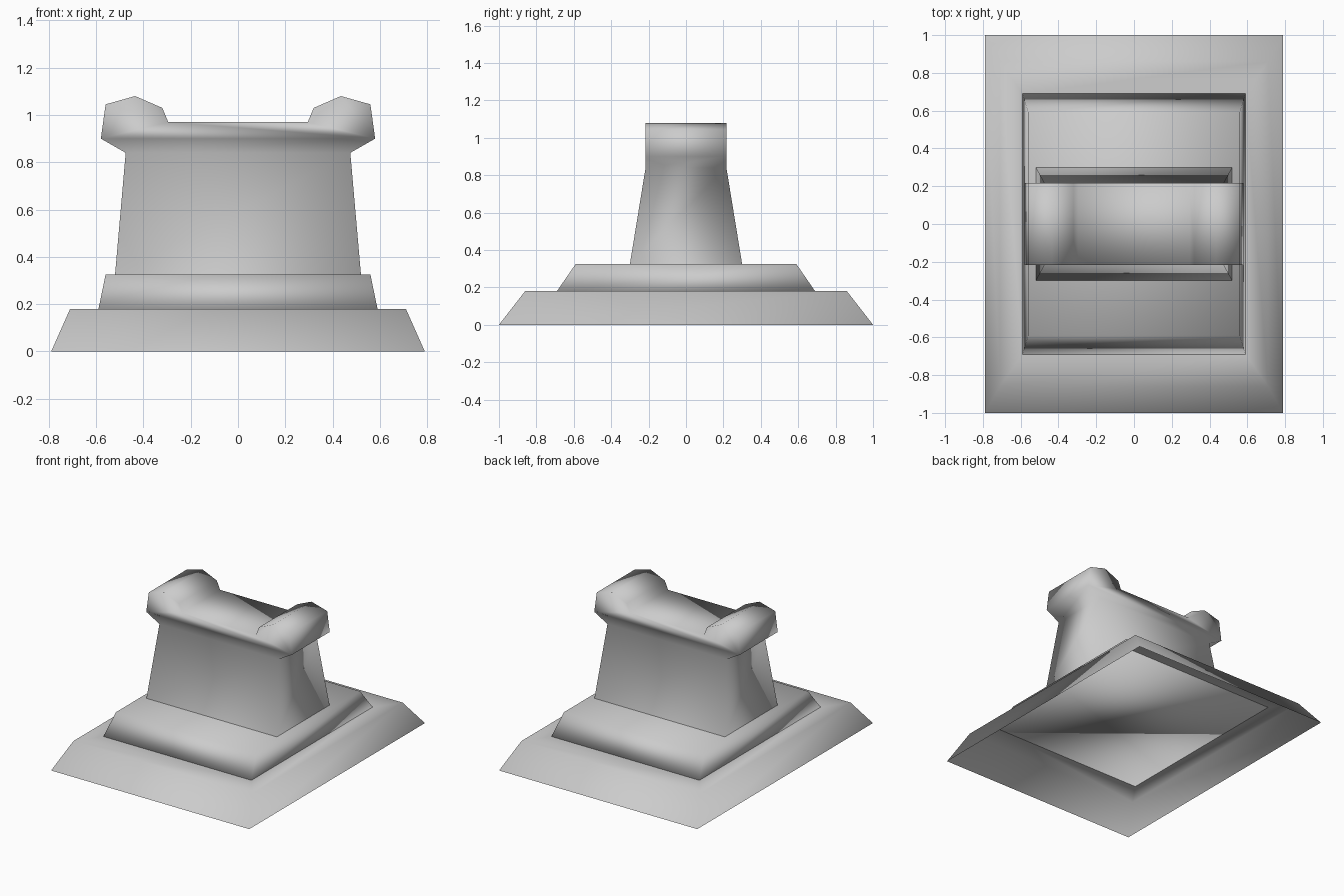
import bpy

if "Cube" in bpy.data.objects:
    bpy.data.objects.remove(bpy.data.objects["Cube"])

stone = bpy.data.materials.new("light_grey_stone")
stone.diffuse_color = (0.6, 0.6, 0.6, 1)
stone.use_nodes = True
stone.node_tree.nodes["Principled BSDF"].inputs["Base Color"].default_value = stone.diffuse_color


def make(name, verts, faces):
    """Create one smooth-shaded stone part."""
    mesh = bpy.data.meshes.new(name)
    mesh.from_pydata(verts, [], faces)
    mesh.materials.append(stone)
    for p in mesh.polygons:
        p.use_smooth = True
    obj = bpy.data.objects.new(name, mesh)
    bpy.context.collection.objects.link(obj)
    return obj


def loft(name, rings, bottom=False, top=False):
    """Stack rectangles given as (half x, half y, z)."""
    verts, faces = [], []
    for x, y, z in rings:
        verts += [(-x, -y, z), (x, -y, z), (x, y, z), (-x, y, z)]
    for r in range(len(rings) - 1):
        for i in range(4):
            a, b = r * 4 + i, r * 4 + (i + 1) % 4
            faces.append((a, b, b + 4, a + 4))
    if bottom:
        faces.append((3, 2, 1, 0))
    if top:
        n = len(verts)
        faces.append((n - 4, n - 3, n - 2, n - 1))
    return make(name, verts, faces)


# Stepped base: hollow lower step and closed upper step
loft("lower_step", [(0.79, 1.0, 0), (0.71, 0.86, 0.18), (0.59, 0.69, 0.18)])
loft("upper_step", [(0.59, 0.69, 0.18), (0.56, 0.59, 0.325)], bottom=True, top=True)

# Tapered pedestal with a saddle-shaped head, as one shell
half = [(0.475, 0.84), (0.58, 0.90), (0.56, 1.045),
        (0.435, 1.08), (0.32, 1.03), (0.295, 0.97)]
profile = half + [(-x, z) for x, z in reversed(half)]
n = len(profile)
depth = 0.216
verts = [(x, s * depth, z) for s in (-1, 1) for x, z in profile]
faces = [tuple(range(n)), tuple(reversed(range(n, 2 * n)))]
for i in range(n - 1):
    faces.append((i, i + n, i + n + 1, i + 1))
foot = len(verts)
verts += [(-0.52, -0.30, 0.325), (0.52, -0.30, 0.325),
          (0.52, 0.30, 0.325), (-0.52, 0.30, 0.325)]
neck = (n - 1, 0, n, 2 * n - 1)
for i in range(4):
    j = (i + 1) % 4
    faces.append((foot + i, foot + j, neck[j], neck[i]))
make("pedestal", verts, faces)
